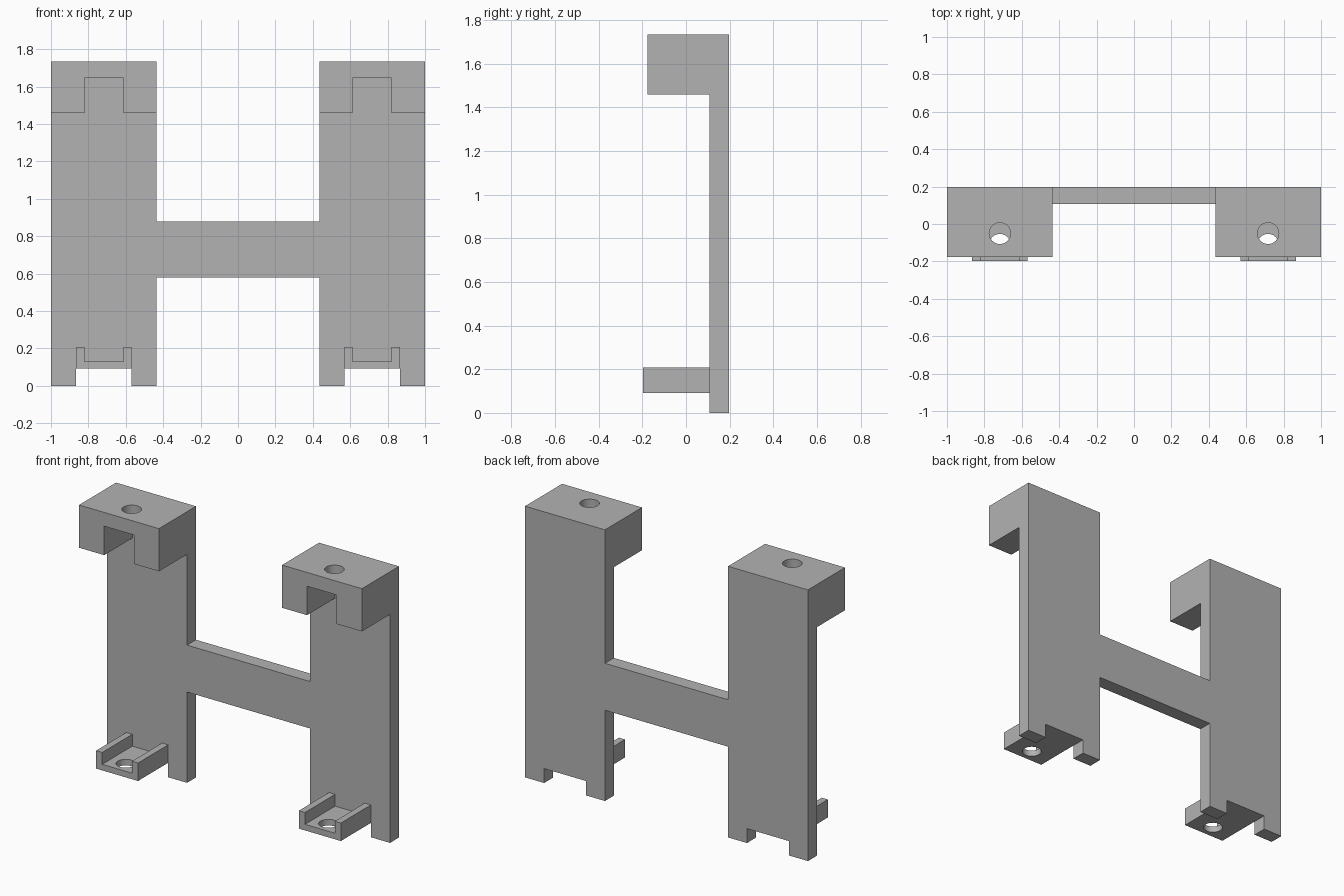
import bpy
import bmesh

cube = bpy.data.objects.get("Cube")
if cube:
    bpy.data.objects.remove(cube, do_unlink=True)

grey = bpy.data.materials.new("plain_grey")
grey.use_nodes = True
colour = (0.45, 0.45, 0.45, 1)
grey.diffuse_color = colour
grey.node_tree.nodes["Principled BSDF"].inputs["Base Color"].default_value = colour

BACK, PLATE_FRONT = 0.197, 0.107
CENTRE = 0.717            # middle of each upright
HALF_SLOT = 0.105         # half width of clamp and tray channels
HALF_TRAY = 0.148
TOP = 1.733
HOLE_RADIUS = 0.057


def extrude_profile(name, points, front, back):
    """Extrude an outline in x and z from front to back."""
    bm = bmesh.new()
    face = bm.faces.new([bm.verts.new((x, front, z)) for x, z in points])
    result = bmesh.ops.extrude_face_region(bm, geom=[face])
    moved = [v for v in result["geom"] if isinstance(v, bmesh.types.BMVert)]
    bmesh.ops.translate(bm, verts=moved, vec=(0, back - front, 0))
    bmesh.ops.recalc_face_normals(bm, faces=bm.faces)
    mesh = bpy.data.meshes.new(name)
    bm.to_mesh(mesh)
    bm.free()
    mesh.materials.append(grey)
    obj = bpy.data.objects.new(name, mesh)
    bpy.context.collection.objects.link(obj)
    return obj


def drill(obj, x, y, z):
    """Cut a vertical round hole and smooth its wall."""
    bpy.ops.mesh.primitive_cylinder_add(vertices=48, radius=HOLE_RADIUS, depth=0.4,
                                        location=(x, y, z))
    cutter = bpy.context.object
    cutter.data.materials.append(grey)
    cutter.hide_render = True
    mod = obj.modifiers.new("hole", "BOOLEAN")
    mod.operation, mod.solver, mod.object = "DIFFERENCE", "EXACT", cutter
    bpy.ops.object.select_all(action="DESELECT")
    obj.select_set(True)
    bpy.context.view_layer.objects.active = obj
    bpy.ops.object.modifier_apply(modifier=mod.name)
    bpy.data.objects.remove(cutter, do_unlink=True)
    bpy.ops.object.shade_smooth_by_angle(angle=0.5)


# H-shaped back plate, with a notch in each foot
INNER, BAR_LOW, BAR_HIGH, NOTCH = 0.435, 0.58, 0.88, 0.092
half = [(INNER, BAR_LOW), (INNER, 0), (CENTRE - HALF_TRAY, 0),
        (CENTRE - HALF_TRAY, NOTCH), (CENTRE + HALF_TRAY, NOTCH),
        (CENTRE + HALF_TRAY, 0), (1, 0), (1, TOP), (INNER, TOP), (INNER, BAR_HIGH)]
outline = half + [(-x, z) for x, z in reversed(half)]
extrude_profile("back_plate", outline, PLATE_FRONT, BACK)

for side, sign in (("left", 1), ("right", -1)):
    c = sign * CENTRE
    s = HALF_SLOT

    # Upper clamp, channel open downwards
    low, roof = 1.46, 1.645
    near, far = sorted((sign * INNER, sign))
    clamp = extrude_profile(side + "_upper_clamp", [
        (near, low), (c - s, low), (c - s, roof), (c + s, roof),
        (c + s, low), (far, low), (far, TOP), (near, TOP)], -0.177, PLATE_FRONT)
    drill(clamp, c, -0.05, TOP)

    # Lower tray, channel open upwards
    floor, rim, t = 0.131, 0.207, HALF_TRAY
    tray = extrude_profile(side + "_lower_tray", [
        (c - t, NOTCH), (c + t, NOTCH), (c + t, rim), (c + s, rim),
        (c + s, floor), (c - s, floor), (c - s, rim), (c - t, rim)], -BACK, PLATE_FRONT)
    drill(tray, c, -0.11, floor)
